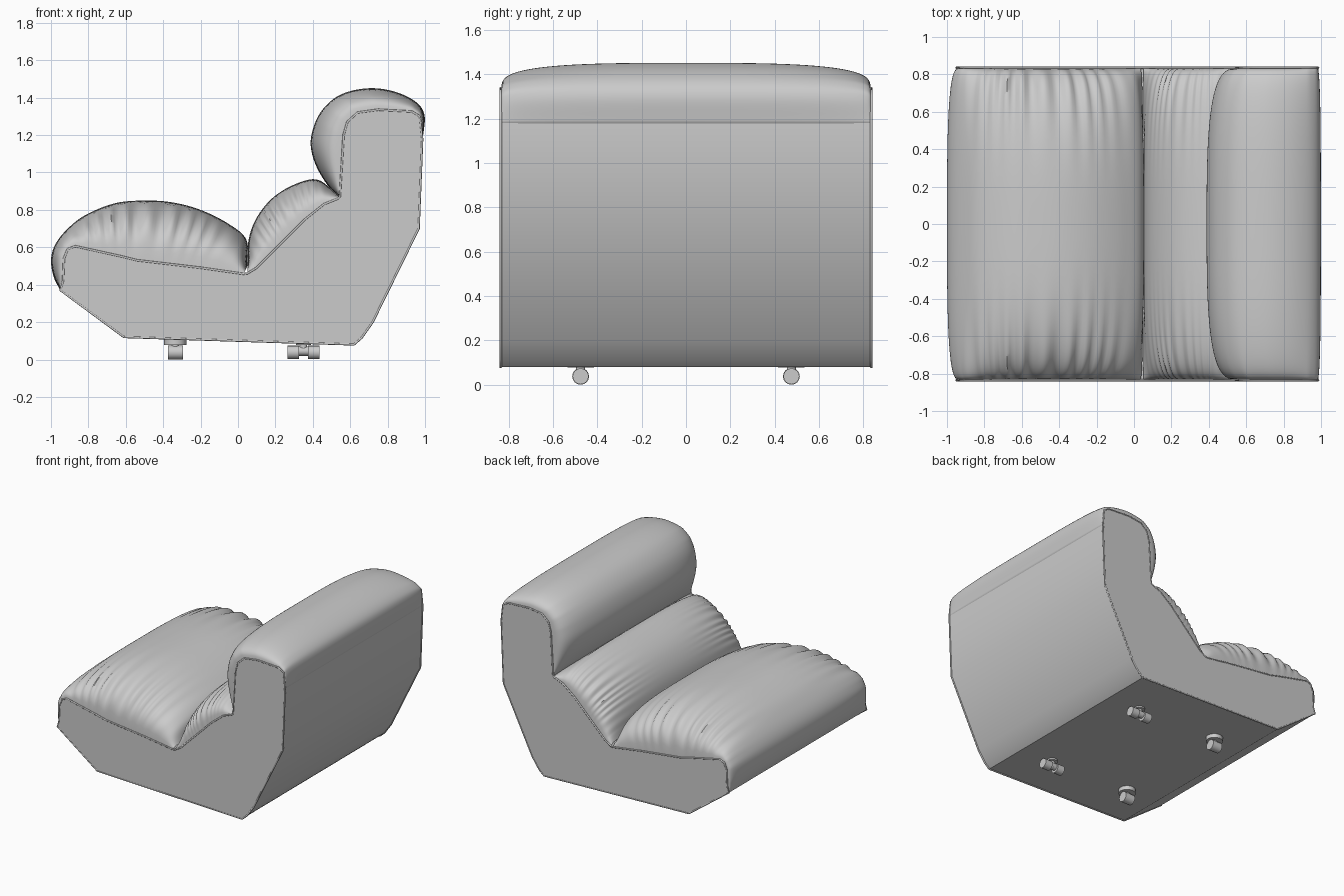
import bpy, bmesh, math
from mathutils import Vector

if "Cube" in bpy.data.objects:
    bpy.data.objects.remove(bpy.data.objects["Cube"])

HALF = 0.838  # half width of the chair along y

fabric = bpy.data.materials.new("plain_grey")
fabric.use_nodes = True
GREY = (0.6, 0.6, 0.6, 1)
fabric.diffuse_color = GREY
fabric.node_tree.nodes["Principled BSDF"].inputs["Base Color"].default_value = GREY


def finish(name, bm, angle=40):
    bmesh.ops.recalc_face_normals(bm, faces=bm.faces[:])
    mesh = bpy.data.meshes.new(name)
    bm.to_mesh(mesh)
    bm.free()
    ob = bpy.data.objects.new(name, mesh)
    bpy.context.collection.objects.link(ob)
    mesh.materials.append(fabric)
    bpy.ops.object.select_all(action='DESELECT')
    ob.select_set(True)
    bpy.context.view_layer.objects.active = ob
    bpy.ops.object.shade_smooth_by_angle(angle=math.radians(angle))
    return ob


def resample(points, count, smooth):
    """Evenly spaced points along a path, optionally rounded."""
    pts = [Vector(p) for p in points]
    ext = [pts[0] * 2 - pts[1]] + pts + [pts[-1] * 2 - pts[-2]]
    fine = []
    for a, b, c, d in zip(ext, ext[1:], ext[2:], ext[3:]):
        for i in range(12):
            t = i / 12
            if smooth:
                fine.append(0.5 * (2 * b + (c - a) * t + (2 * a - 5 * b + 4 * c - d) * t**2
                                   + (3 * b - a - 3 * c + d) * t**3))
            else:
                fine.append(b.lerp(c, t))
    fine.append(pts[-1])
    dist = [0]
    for a, b in zip(fine, fine[1:]):
        dist.append(dist[-1] + (b - a).length)
    out, k = [], 0
    for i in range(count):
        s = dist[-1] * i / (count - 1)
        while k < len(fine) - 2 and dist[k + 1] < s:
            k += 1
        out.append(fine[k].lerp(fine[k + 1], (s - dist[k]) / max(dist[k + 1] - dist[k], 1e-9)))
    return out


def cushion(name, edge, crown, pleat=0.0, count=90, rows=48):
    """Loft from the shell edge at each side to the full crown in the middle."""
    low, high = resample(edge, count, False), resample(crown, count, True)
    bm = bmesh.new()
    rings = []
    for r in range(rows + 1):
        u = math.sin(math.pi * (r / rows - 0.5))
        f = max(0, 1 - abs(u) ** 3.2) ** (1 / 3.2)
        ring = []
        for i, (a, b) in enumerate(zip(low, high)):
            s = i / (count - 1)
            # gathered pleats fade out toward the middle and the ends of the seam
            ripple = pleat * math.sin(95 * s + 2 * math.sin(17 * s)) * 4 * f * (1 - f)
            ripple *= max(0, math.sin(math.pi * s)) ** 2
            p = a.lerp(b, f + ripple)
            ring.append(bm.verts.new((p.x, u * (HALF - 0.006), p.y)))
        rings.append(ring)
    for p, q in zip(rings, rings[1:]):
        for i in range(count):
            j = (i + 1) % count
            bm.faces.new((p[i], p[j], q[j], q[i]))
    bm.faces.new(rings[0])
    bm.faces.new(rings[-1])
    return finish(name, bm, 60)


# Seam lines where the cushions meet the shell, front to back (x, z)
seat_edge = [(-0.95, 0.37), (-0.935, 0.42), (-0.93, 0.54), (-0.91, 0.59), (-0.87, 0.605),
             (-0.62, 0.55), (-0.54, 0.53), (-0.2, 0.49), (0.03, 0.457)]
waist_edge = [(0.05, 0.46), (0.1, 0.49), (0.36, 0.75), (0.46, 0.83), (0.535, 0.86)]
head_edge = [(0.545, 0.87), (0.565, 1.2), (0.585, 1.27), (0.64, 1.32), (0.75, 1.335),
             (0.93, 1.325), (0.972, 1.3), (0.985, 1.18)]
underside = [(0.966, 0.7), (0.72, 0.2), (0.66, 0.115), (0.62, 0.08), (-0.61, 0.12)]

# Padded cushions
cushion("seat_cushion", seat_edge,
        [(-0.95, 0.37), (-0.985, 0.44), (-1.0, 0.53), (-0.98, 0.61), (-0.92, 0.69),
         (-0.82, 0.77), (-0.66, 0.835), (-0.5, 0.85), (-0.35, 0.84), (-0.2, 0.8),
         (-0.05, 0.725), (0.045, 0.64), (0.05, 0.5)], pleat=0.07)
cushion("lumbar_cushion", waist_edge,
        [(0.05, 0.5), (0.055, 0.63), (0.09, 0.74), (0.16, 0.84), (0.25, 0.91),
         (0.36, 0.957), (0.43, 0.96), (0.49, 0.92), (0.54, 0.88)], pleat=0.04)
cushion("headrest_cushion", head_edge,
        [(0.54, 0.87), (0.48, 0.93), (0.42, 1.03), (0.39, 1.13), (0.397, 1.22),
         (0.44, 1.32), (0.52, 1.4), (0.62, 1.44), (0.74, 1.45), (0.86, 1.425),
         (0.96, 1.37), (0.998, 1.3), (0.988, 1.18)])

# Solid shell under the cushions
outline = seat_edge + waist_edge + head_edge + underside
bm = bmesh.new()
sides = [[bm.verts.new((x, y, z)) for x, z in outline] for y in (-HALF, HALF)]
for side in sides:
    bm.faces.new(side)
for i in range(len(outline)):
    j = (i + 1) % len(outline)
    bm.faces.new((sides[0][i], sides[0][j], sides[1][j], sides[1][i]))
finish("shell", bm, 30)

# Piping sewn around each side panel
for label, sign in (("right", -1), ("left", 1)):
    curve = bpy.data.curves.new(label + "_piping", 'CURVE')
    curve.dimensions = '3D'
    curve.bevel_depth = 0.006
    curve.bevel_resolution = 2
    line = curve.splines.new('POLY')
    line.points.add(len(outline) - 1)
    line.use_cyclic_u = True
    for point, (x, z) in zip(line.points, outline):
        point.co = (x, sign * (HALF - 0.003), z, 1)
    ob = bpy.data.objects.new(label + "_piping", curve)
    bpy.context.collection.objects.link(ob)
    curve.materials.append(fabric)
    bpy.ops.object.select_all(action='DESELECT')
    ob.select_set(True)
    bpy.context.view_layer.objects.active = ob
    bpy.ops.object.convert(target='MESH')


def drum(bm, x, y, z, radius, depth, axis=None):
    geo = bmesh.ops.create_cone(bm, cap_ends=True, segments=16, radius1=radius,
                                radius2=radius, depth=depth)["verts"]
    for v in geo:
        if axis == 'X':
            v.co = Vector((v.co.z, v.co.y, v.co.x))
        v.co += Vector((x, y, z))


# Small swivel castors: the back pair turned along x, the front pair across
for place, x, wide in (("front", -0.335, False), ("back", 0.35, True)):
    for label, sign in (("right", -1), ("left", 1)):
        bm = bmesh.new()
        y = sign * 0.475
        drum(bm, x, y, 0.092, 0.04 if wide else 0.06, 0.03)
        drum(bm, x, y, 0.06, 0.02, 0.06)
        if wide:
            for dx in (-0.055, 0.055):
                drum(bm, x + dx, y, 0.038, 0.036, 0.06, 'X')
            drum(bm, x, y, 0.045, 0.025, 0.1, 'X')
        else:
            drum(bm, x, y, 0.038, 0.038, 0.08, 'X')
        finish(place + "_" + label + "_castor", bm)
